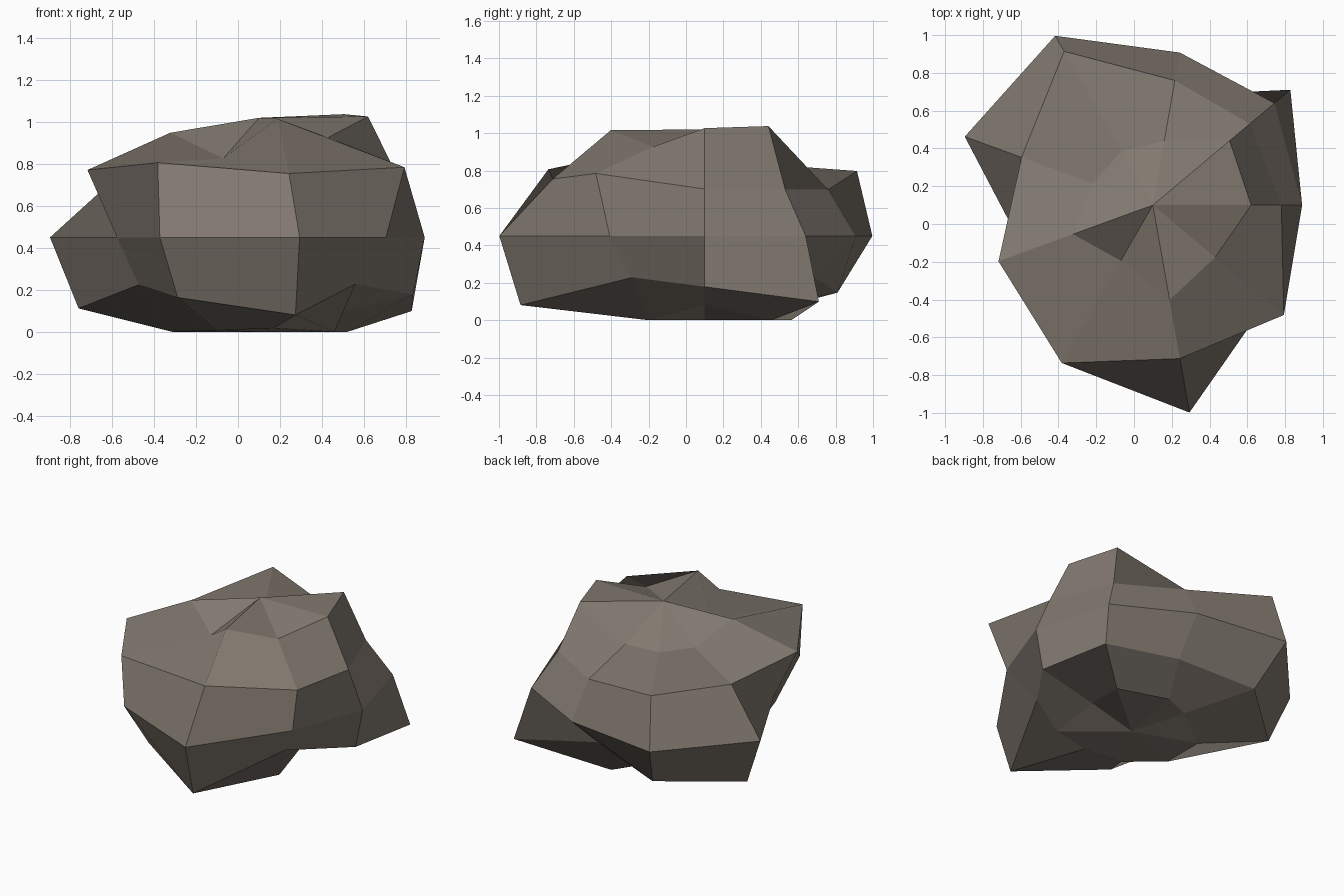
import bpy, bmesh, math

if "Cube" in bpy.data.objects:
    bpy.data.objects.remove(bpy.data.objects["Cube"])

# Horizontal radius of each ring, one value per 40-degree step from +x
RINGS = {
    60:  (.52, .53, .345, .33, .34, .45, .34, .51, .43),
    30:  (.68, .67, .67, .94, .74, .87, .965, .825, .905),
    0:   (.79, .84, .82, 1.035, 1.06, .72, .945, 1.115, .79),
    -30: (.735, .95, .59, .82, .915, .61, .775, 1.0, .60),
    -60: (.33, .55, .47, .35, .44, .44, .40, .39, .47),
}
CX, CY, CZ, SQUASH = 0.1, 0.1, 0.45, 0.64

stone = bpy.data.materials.new("brown_grey_stone")
stone.diffuse_color = (0.22, 0.19, 0.16, 1)
stone.use_nodes = True
stone.node_tree.nodes["Principled BSDF"].inputs["Base Color"].default_value = stone.diffuse_color

# Boulder: a nine-sided sphere, each point pushed along its own ray
bm = bmesh.new()
bmesh.ops.create_uvsphere(bm, u_segments=9, v_segments=6, radius=1)
for v in bm.verts:
    lat = round(math.degrees(math.asin(max(-1, min(1, v.co.z)))))
    if abs(lat) > 80:
        v.co = (CX, CY, 1.02 if lat > 0 else 0)
        continue
    # create_uvsphere may start at any angle, so snap to the nearest step
    start = math.atan2(v.co.y, v.co.x)
    k = round(math.degrees(start) / 40) % 9
    lat = 30 * round(lat / 30)
    r, a = RINGS[lat][k], math.radians(40 * k)
    z = CZ + r * SQUASH * math.tan(math.radians(lat))
    v.co = (CX + r * math.cos(a), CY + r * math.sin(a), max(0, z))  # flat base
bmesh.ops.recalc_face_normals(bm, faces=bm.faces)

mesh = bpy.data.meshes.new("boulder")
bm.to_mesh(mesh)
bm.free()
mesh.materials.append(stone)
bpy.context.collection.objects.link(bpy.data.objects.new("boulder", mesh))
